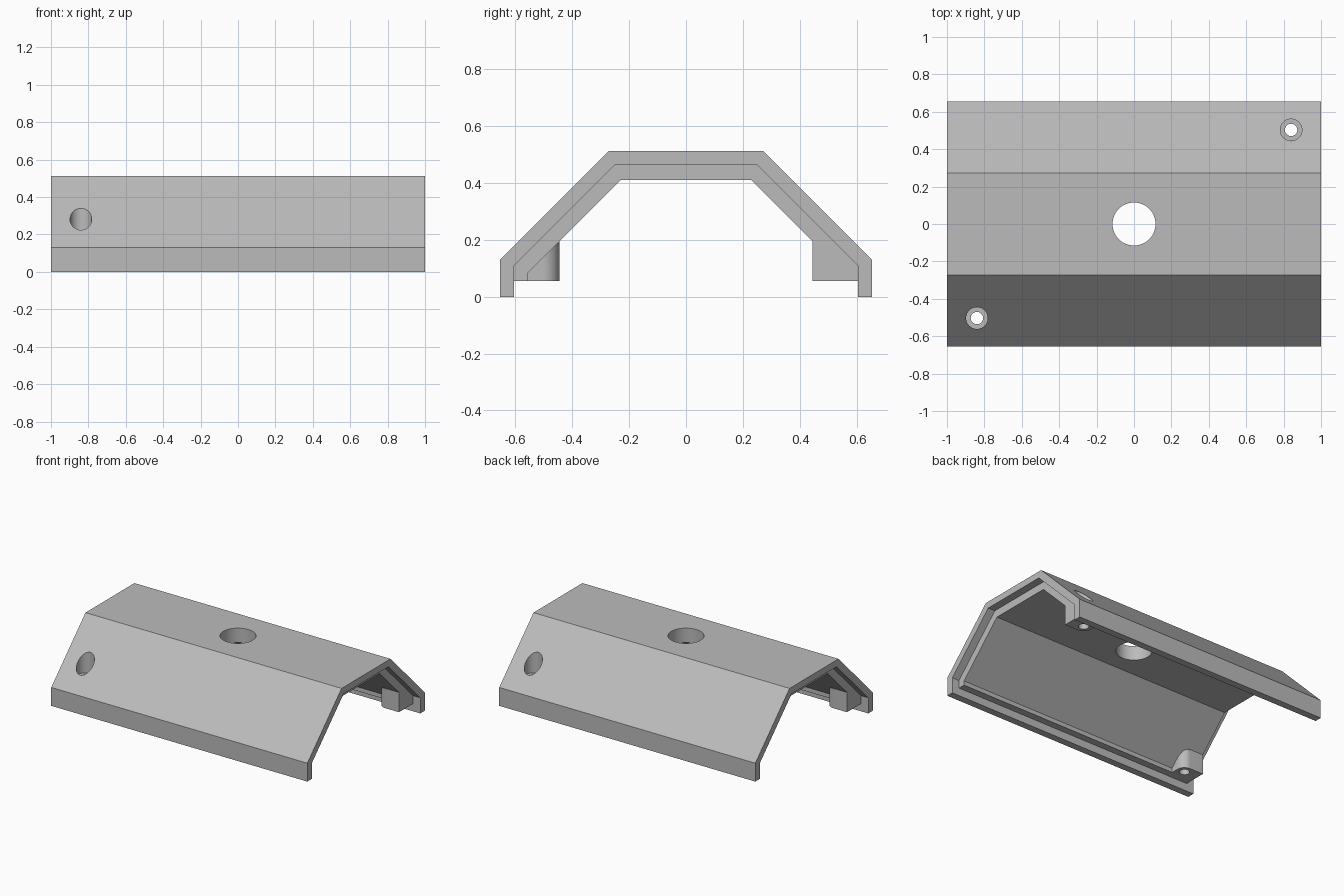
import bpy, bmesh, math

if "Cube" in bpy.data.objects:
    bpy.data.objects.remove(bpy.data.objects["Cube"])

grey = bpy.data.materials.new("plain_grey")
grey.use_nodes = True
grey.diffuse_color = (0.5, 0.5, 0.5, 1)
grey.node_tree.nodes["Principled BSDF"].inputs["Base Color"].default_value = (0.5, 0.5, 0.5, 1)


def make_object(name, bm):
    bmesh.ops.recalc_face_normals(bm, faces=bm.faces)
    mesh = bpy.data.meshes.new(name)
    bm.to_mesh(mesh)
    bm.free()
    mesh.materials.append(grey)
    obj = bpy.data.objects.new(name, mesh)
    bpy.context.collection.objects.link(obj)
    return obj


def prism(profile, x0, x1):
    """Extrude a (y, z) outline along x."""
    bm = bmesh.new()
    face = bm.faces.new([bm.verts.new((x0, y, z)) for y, z in profile])
    new = bmesh.ops.extrude_face_region(bm, geom=[face])["geom"]
    verts = [v for v in new if isinstance(v, bmesh.types.BMVert)]
    bmesh.ops.translate(bm, verts=verts, vec=(x1 - x0, 0, 0))
    return bm


def arch(outer, inner):
    """Mirror outer and inner half outlines into one closed band."""
    def across(half):
        return half + [(-y, z) for y, z in reversed(half)]
    return across(outer) + across(inner)[::-1]


def drill(name, x, y, z0, z1, radius):
    bm = bmesh.new()
    bmesh.ops.create_cone(bm, cap_ends=True, segments=64, radius1=radius,
                          radius2=radius, depth=z1 - z0)
    bmesh.ops.translate(bm, verts=bm.verts, vec=(x, y, (z0 + z1) / 2))
    return make_object(name, bm)


def combine(target, helper, operation):
    helper.hide_render = True
    mod = target.modifiers.new(helper.name, "BOOLEAN")
    mod.operation = operation
    mod.solver = "EXACT"
    mod.object = helper
    bpy.context.view_layer.objects.active = target
    bpy.ops.object.modifier_apply(modifier=mod.name)
    bpy.data.objects.remove(helper)


# Outer shell, open below and at both ends
shell_out = [(0.655, 0), (0.655, 0.13), (0.273, 0.512)]
shell_in = [(0.605, 0), (0.605, 0.11), (0.25, 0.465)]
cover = make_object("cover_shell", prism(arch(shell_out, shell_in), -1, 1))

# Liner, set back from the rim; its outside is buried in the shell
END, FLOOR = 0.945, 0.055
liner_out = [(0.63, FLOOR), (0.63, 0.12), (0.262, 0.488)]
liner_in = [(0.555, FLOOR), (0.555, 0.085), (0.23, 0.41)]
combine(cover, make_object("liner", prism(arch(liner_out, liner_in), -END, END)), "UNION")

# Screw bosses in two opposite corners, each with one rounded inner corner
SX, SY = 0.84, 0.503
for side in (1, -1):
    section = [(0.445, FLOOR), (0.62, FLOOR), (0.62, 0.12), (0.445, 0.29)]
    bm = prism(section, SX - 0.058, END)
    corner = [e for e in bm.edges
              if all(v.co.y < 0.45 and v.co.x < SX for v in e.verts)]
    bmesh.ops.bevel(bm, geom=corner, offset=0.058, segments=12,
                    profile=0.5, affect="EDGES")
    for v in bm.verts:
        v.co.x *= side
        v.co.y *= side
    combine(cover, make_object("screw_boss", bm), "UNION")

# Screw holes with wide recesses, then the large opening on top
for side in (1, -1):
    combine(cover, drill("recess", side * SX, side * SY, 0.19, 0.7, 0.058), "DIFFERENCE")
    combine(cover, drill("screw_hole", side * SX, side * SY, -0.1, 0.3, 0.033), "DIFFERENCE")
combine(cover, drill("top_opening", 0, 0, 0.2, 0.8, 0.115), "DIFFERENCE")

# Round walls smooth, folds sharp
bpy.ops.object.select_all(action="DESELECT")
cover.select_set(True)
bpy.context.view_layer.objects.active = cover
bpy.ops.object.shade_smooth_by_angle(angle=math.radians(30))
